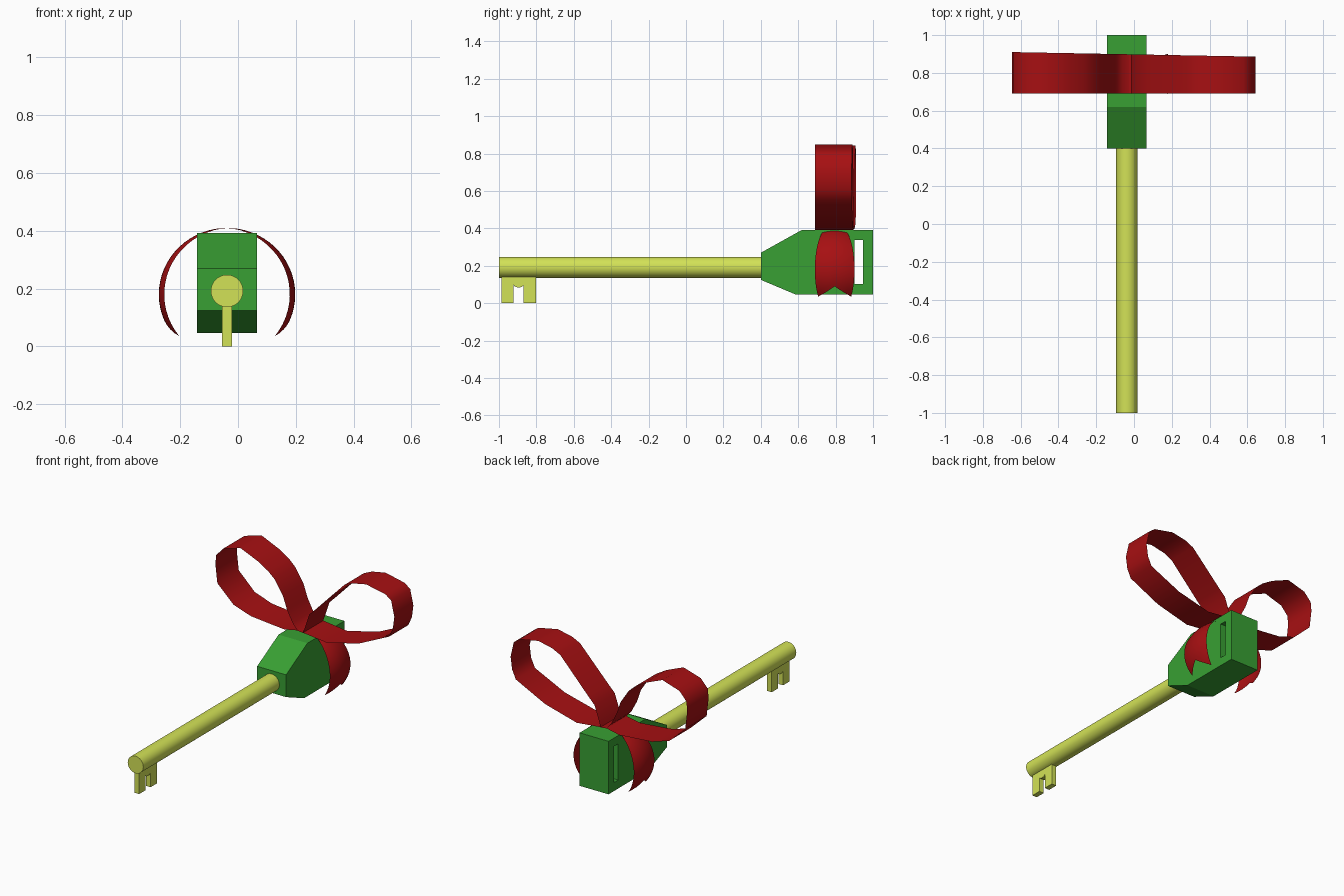
import bpy, bmesh, math
from mathutils import Vector

if "Cube" in bpy.data.objects:
    bpy.data.objects.remove(bpy.data.objects["Cube"])

CX = -0.038  # centre line of the key


def material(name, rgb):
    m = bpy.data.materials.new(name)
    m.diffuse_color = (*rgb, 1)
    m.use_nodes = True
    m.node_tree.nodes["Principled BSDF"].inputs["Base Color"].default_value = m.diffuse_color
    return m


GREEN = material("green", (0.04, 0.35, 0.033))
BRASS = material("brass", (0.65, 0.76, 0.095))
RED = material("red", (0.385, 0.005, 0.006))


def add_object(name, bm, mat, smooth=False):
    me = bpy.data.meshes.new(name)
    bm.to_mesh(me)
    bm.free()
    ob = bpy.data.objects.new(name, me)
    bpy.context.collection.objects.link(ob)
    if mat:
        me.materials.append(mat)
    bpy.ops.object.select_all(action='DESELECT')
    bpy.context.view_layer.objects.active = ob
    ob.select_set(True)
    if smooth:
        bpy.ops.object.shade_smooth_by_angle(angle=math.radians(75))
    return ob


def side_profile(name, pts, half, mat):
    """Extrude a (y, z) outline across x."""
    bm = bmesh.new()
    face = bm.faces.new([bm.verts.new((CX - half, y, z)) for y, z in pts])
    ext = bmesh.ops.extrude_face_region(bm, geom=[face])
    verts = [g for g in ext["geom"] if isinstance(g, bmesh.types.BMVert)]
    bmesh.ops.translate(bm, verts=verts, vec=(2 * half, 0, 0))
    bmesh.ops.recalc_face_normals(bm, faces=bm.faces)
    return add_object(name, bm, mat)


def sheet(name, rows, mat):
    """Skin a grid of points as a thin ribbon."""
    bm = bmesh.new()
    g = [[bm.verts.new(p) for p in row] for row in rows]
    for a, b in zip(g, g[1:]):
        for i in range(len(a) - 1):
            bm.faces.new((a[i], a[i + 1], b[i + 1], b[i]))
    return add_object(name, bm, mat, True)


# Head with a slot through it
head = side_profile("key_head", [(0.40, 0.27), (0.62, 0.392), (1.0, 0.392), (1.0, 0.047),
                                 (0.585, 0.047), (0.40, 0.125)], 0.104, GREEN)
cutter = side_profile("slot_cutter", [(0.90, 0.102), (0.946, 0.102),
                                      (0.946, 0.338), (0.90, 0.338)], 0.2, None)
cutter.hide_render = True
cut = head.modifiers.new("slot", 'BOOLEAN')
cut.object = cutter
cut.solver = 'EXACT'
bpy.context.view_layer.objects.active = head
bpy.ops.object.modifier_apply(modifier=cut.name)
bpy.data.objects.remove(cutter)

# Round shaft
bpy.ops.mesh.primitive_cylinder_add(vertices=32, radius=0.056, depth=1.42,
                                    location=(CX, -0.29, 0.192),
                                    rotation=(math.pi / 2, 0, 0))
shaft = bpy.context.object
shaft.name = "key_shaft"
shaft.data.materials.append(BRASS)
bpy.ops.object.shade_smooth_by_angle(angle=math.radians(35))

# Two-pronged bit with a curved bridge
bridge = [(-0.895 + 0.026 * math.cos(a), 0.098 - 0.014 * math.sin(a))
          for a in [math.pi * (1 - i / 6) for i in range(7)]]
side_profile("key_bit", [(-0.987, 0.16), (-0.987, 0), (-0.921, 0)] + bridge +
             [(-0.869, 0), (-0.803, 0), (-0.803, 0.16)], 0.017, BRASS)

# Bow loops
LEFT = [(-0.015, 0.41), (-0.06, 0.42), (-0.09, 0.455), (-0.13, 0.53), (-0.16, 0.615),
        (-0.22, 0.705), (-0.265, 0.745), (-0.34, 0.79), (-0.465, 0.842), (-0.59, 0.805),
        (-0.64, 0.75), (-0.646, 0.69), (-0.632, 0.57), (-0.515, 0.46), (-0.39, 0.419),
        (-0.15, 0.397), (-0.06, 0.415), (-0.015, 0.41)]
RIGHT = [(-0.015, 0.41), (0.03, 0.542), (0.075, 0.587), (0.28, 0.80), (0.34, 0.828),
         (0.44, 0.848), (0.58, 0.82), (0.62, 0.79), (0.643, 0.69), (0.632, 0.61),
         (0.605, 0.552), (0.39, 0.45), (0.16, 0.392), (-0.02, 0.412), (-0.06, 0.416)]
for name, path in (("left_loop", LEFT), ("right_loop", RIGHT)):
    sheet(name, [[(x, 0.69, z), (x, 0.898 - 0.012 * x / 0.64, z)] for x, z in path], RED)

# Curved tails with notched ends, bowed across their width
for name, side in (("left_tail", -1), ("right_tail", 1)):
    rows = []
    for i in range(21):
        row = []
        for j in range(9):
            s = j / 4 - 1
            end = -42 + 19 * (1 - abs(s))
            deg = 92 + (end - 92) * i / 20
            a = math.radians(deg)
            width = 0.106 * (1 - 0.75 * (deg / 90) ** 2)
            k = 1 - 0.08 * s * s * math.cos(a)
            row.append(Vector((CX + side * 0.236 * k * math.cos(a),
                               0.795 + s * width,
                               0.18 + 0.23 * k * math.sin(a))))
        rows.append(row)
    sheet(name, rows, RED)
